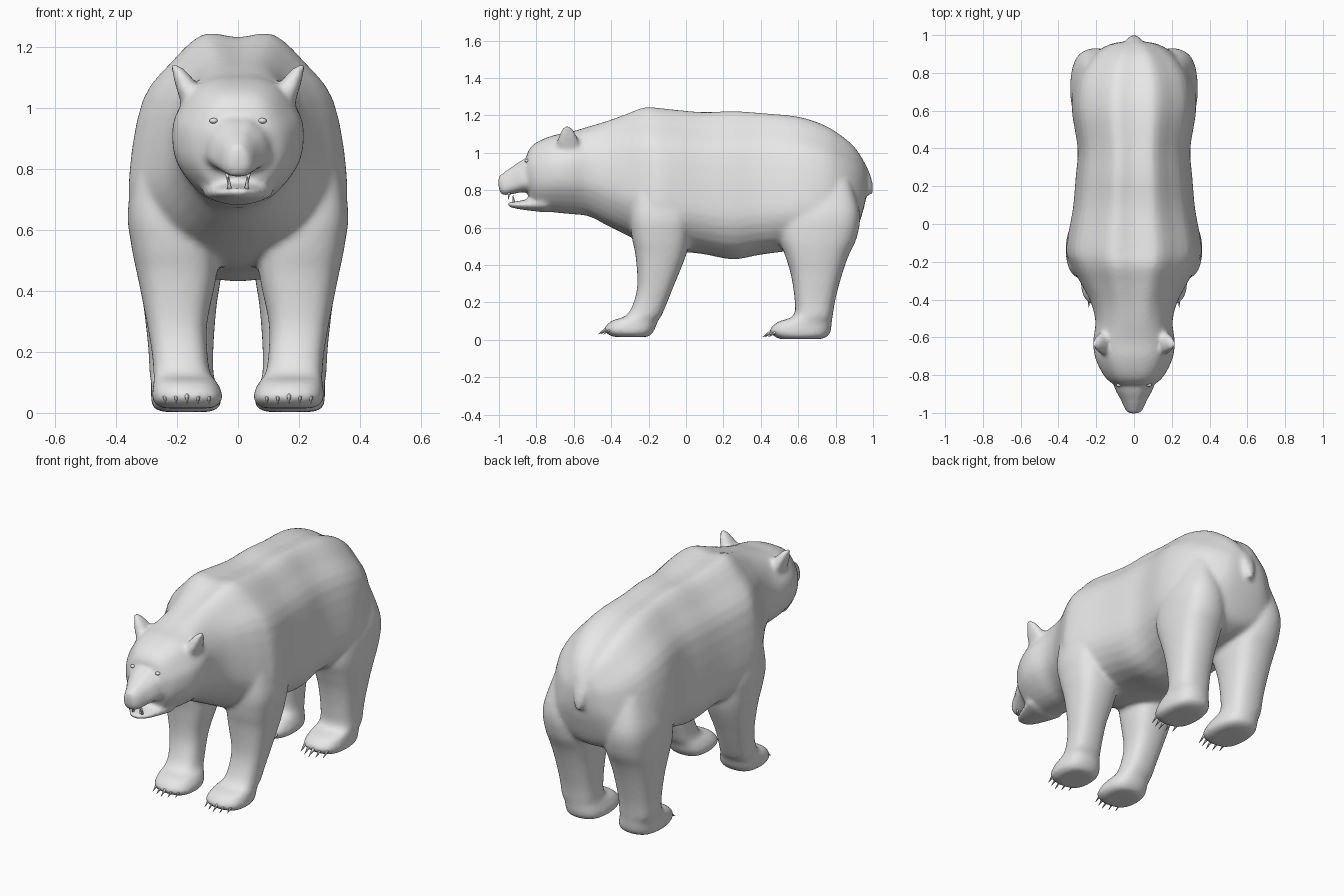
import bpy, bmesh, math
from mathutils import Vector
from mathutils.bvhtree import BVHTree

if "Cube" in bpy.data.objects:
    bpy.data.objects.remove(bpy.data.objects["Cube"])

grey = bpy.data.materials.new("grey_fur")
grey.diffuse_color = (0.8, 0.8, 0.8, 1)
grey.use_nodes = True
grey.node_tree.nodes["Principled BSDF"].inputs["Base Color"].default_value = grey.diffuse_color


def spline(pts, n, closed=False):
    """Catmull-Rom curve through the points, n steps per span."""
    m = len(pts)
    at = (lambda i: pts[i % m]) if closed else (lambda i: pts[max(0, min(m - 1, i))])
    out = []
    for i in range(m if closed else m - 1):
        a, b, c, d = at(i - 1), at(i), at(i + 1), at(i + 2)
        for s in range(n):
            t = s / n
            out.append(0.5 * (2 * b + (c - a) * t + (2 * a - 5 * b + 4 * c - d) * t * t
                              + (3 * b - a - 3 * c + d) * t ** 3))
    return out if closed else out + [pts[-1]]


def loft(bm, rings):
    """Smooth closed skin through a row of rings."""
    rings = [spline(r, 3, True) for r in rings]
    rows = list(zip(*[spline(list(col), 4) for col in zip(*rings)]))
    rows = [[bm.verts.new(p) for p in row] for row in rows]
    n = len(rows[0])
    for a, b in zip(rows, rows[1:]):
        for i in range(n):
            j = (i + 1) % n
            bm.faces.new((a[i], a[j], b[j], b[i]))
    bm.faces.new(rows[0][::-1])
    bm.faces.new(rows[-1])


# Half cross-sections, top to bottom: (share of half width, share of height)
TRUNK = [(0, .985), (.33, 1), (.62, .88), (.88, .72), (1, .42), (.97, .22), (.65, .06), (0, 0)]
HEAD = [(0, 1), (.35, .99), (.65, .92), (.88, .76), (1, .6), (.93, .33), (.5, .08), (0, 0)]


def slices(bm, stations):
    """Loft along y from (y, bottom, top, half width, head share)."""
    rings = []
    for y, lo, hi, w, k in stations:
        half = [Vector(((a[0] + (b[0] - a[0]) * k) * w, y,
                        lo + (hi - lo) * (a[1] + (b[1] - a[1]) * k)))
                for a, b in zip(TRUNK, HEAD)]
        rings.append(half + [Vector((-p.x, p.y, p.z)) for p in half[-2:0:-1]])
    loft(bm, rings)


def tower(bm, levels, side=1):
    """Loft along z from (z, x0, x1, y0, y1) with rounded-box rings."""
    rings = []
    for z, x0, x1, y0, y1 in levels:
        ring = []
        for i in range(12):
            a = math.tau * i / 12
            c, s = math.cos(a), math.sin(a)
            c, s = [math.copysign(abs(v) ** .8, v) if abs(v) > 1e-6 else 0 for v in (c, s)]
            ring.append(Vector((side * ((x0 + x1) / 2 + c * (x1 - x0) / 2),
                                (y0 + y1) / 2 + s * (y1 - y0) / 2, z)))
        rings.append(ring)
    loft(bm, rings)


def spike(bm, p, q, r):
    """Pointed cone from p to q."""
    p, q = Vector(p), Vector(q)
    m = (q - p).to_track_quat('Z', 'Y').to_matrix().to_4x4()
    m.translation = (p + q) / 2
    bmesh.ops.create_cone(bm, segments=6, radius1=r, radius2=.001, depth=(q - p).length,
                          cap_ends=True, matrix=m)


def finish(bm, name):
    bmesh.ops.recalc_face_normals(bm, faces=bm.faces)
    for f in bm.faces:
        f.smooth = True
    me = bpy.data.meshes.new(name)
    bm.to_mesh(me)
    bm.free()
    me.materials.append(grey)
    ob = bpy.data.objects.new(name, me)
    bpy.context.collection.objects.link(ob)
    return ob


body = bmesh.new()
# Trunk, neck and skull
slices(body, [
    (.965, .78, .90, .06, 0), (.95, .70, .955, .13, 0), (.90, .56, 1.03, .215, 0),
    (.83, .51, 1.09, .275, 0), (.74, .49, 1.145, .315, 0), (.60, .48, 1.19, .325, 0),
    (.40, .455, 1.21, .295, 0), (.25, .43, 1.22, .305, 0), (.08, .46, 1.215, .32, 0),
    (-.13, .48, 1.235, .355, 0), (-.22, .51, 1.24, .33, 0), (-.32, .56, 1.205, .275, .2),
    (-.42, .61, 1.17, .225, .5), (-.52, .66, 1.14, .203, .8), (-.62, .672, 1.11, .215, 1),
    (-.70, .68, 1.095, .207, 1), (-.77, .69, 1.07, .178, 1), (-.82, .715, 1.04, .145, 1),
    (-.85, .80, 1.0, .105, 1)])
# Muzzle
slices(body, [(-.74, .78, .98, .13, 0), (-.86, .79, .967, .105, 0), (-.93, .778, .925, .07, 0),
              (-.985, .775, .887, .045, 0), (-1.003, .82, .875, .025, 0)])
# Lower jaw
slices(body, [(-.75, .68, .77, .12, 1), (-.85, .692, .75, .088, 1),
              (-.92, .703, .738, .058, 1), (-.955, .715, .735, .03, 1)])
# Tail
tower(body, [(.95, -.05, .05, .90, .955), (.87, -.045, .045, .91, .99),
             (.81, -.03, .03, .95, 1.0), (.775, -.012, .012, .97, .998)])

for side in (-1, 1):
    # Front leg and paw
    tower(body, [
        (.95, .12, .31, -.28, .0), (.68, .10, .36, -.30, .03), (.55, .07, .35, -.29, .02),
        (.45, .07, .33, -.27, 0), (.30, .10, .30, -.26, -.06), (.20, .10, .283, -.28, -.10),
        (.13, .09, .277, -.32, -.13), (.10, .068, .277, -.40, -.15),
        (.06, .05, .282, -.437, -.165), (.035, .055, .277, -.425, -.18),
        (.015, .08, .25, -.39, -.20)], side)
    # Hind leg and paw
    tower(body, [
        (.85, .12, .28, .57, .88), (.68, .07, .333, .52, .93), (.55, .05, .335, .50, .915),
        (.45, .055, .325, .53, .87), (.35, .07, .31, .56, .835), (.22, .08, .295, .58, .80),
        (.13, .08, .29, .575, .785), (.095, .07, .285, .49, .78), (.05, .055, .285, .445, .775),
        (.02, .06, .28, .47, .76), (.003, .09, .25, .50, .72)], side)
    # Ear
    tower(body, [(.98, .10, .175, -.68, -.56), (1.05, .12, .198, -.69, -.57),
                 (1.10, .152, .212, -.675, -.59), (1.14, .192, .22, -.655, -.615)], side)

# Eyes sit on the face surface
face = BVHTree.FromBMesh(body)
eyes = bmesh.new()
for side in (-1, 1):
    hit = face.ray_cast(Vector((side * .08, -2, .957)), Vector((0, 1, 0)))[0]
    geo = bmesh.ops.create_uvsphere(eyes, u_segments=12, v_segments=8, radius=.013)
    bmesh.ops.scale(eyes, vec=(1.1, .9, .7), verts=geo["verts"])
    bmesh.ops.translate(eyes, vec=hit + Vector((0, -.001, 0)), verts=geo["verts"])
finish(eyes, "eyes")

# Fuse the overlapping volumes into one soft skin
skin = finish(body, "body")
fuse = skin.modifiers.new("fuse", 'REMESH')
fuse.mode = 'VOXEL'
fuse.voxel_size = .012
fuse.use_smooth_shade = True
soften = skin.modifiers.new("soften", 'SMOOTH')
soften.factor = .5
soften.iterations = 8

# Claws and fangs
claws, fangs = bmesh.new(), bmesh.new()
for side in (-1, 1):
    for i in range(5):
        x = side * (.095 + .036 * i)
        back = .012 * abs(i - 2) ** 1.3
        for y, z in ((-.415, .065), (.465, .05)):
            spike(claws, (x, y + back, z), (x, y - .055 + back, z - .035), .011)
    spike(fangs, (side * .035, -.945, .79), (side * .033, -.95, .75), .008)
    spike(fangs, (side * .028, -.92, .73), (side * .03, -.925, .775), .009)
finish(claws, "claws")
finish(fangs, "fangs")
